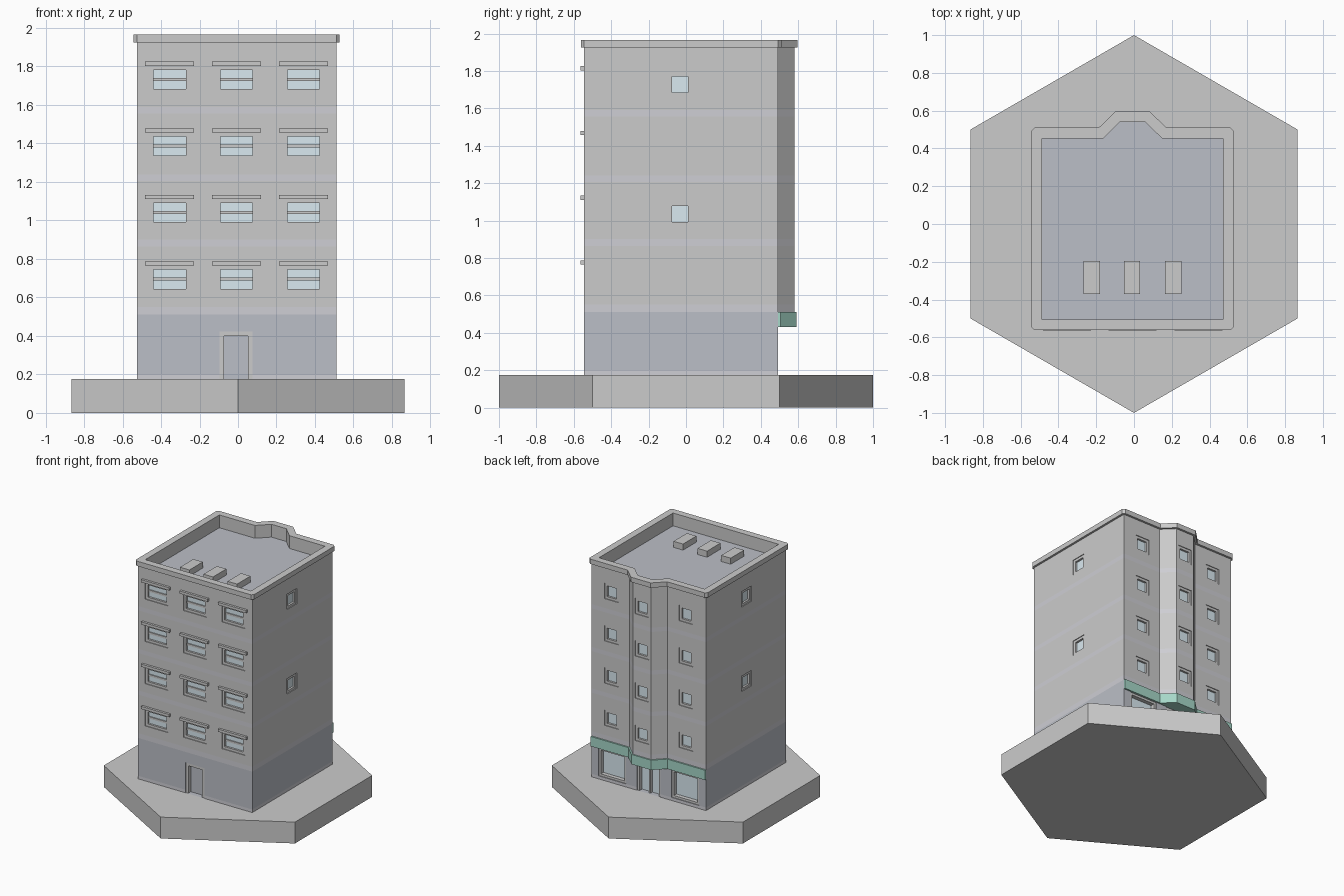
import bpy, bmesh, math
from mathutils import Matrix, Vector

if "Cube" in bpy.data.objects:
    bpy.data.objects.remove(bpy.data.objects["Cube"])

CX = -0.0075                                   # building centre line
HALF, FRONT, BACK, BAY = 0.5185, 0.545, 0.493, 0.58


def mat(name, r, g, b):
    m = bpy.data.materials.new(name)
    m.diffuse_color = (r, g, b, 1)
    m.use_nodes = True
    m.node_tree.nodes["Principled BSDF"].inputs["Base Color"].default_value = m.diffuse_color
    return m


WALL = mat("wall", .66, .66, .65)
BAND = mat("band", .62, .62, .66)
DARK = mat("dark_plaster", .50, .52, .57)
TRIM = mat("trim", .62, .62, .64)
GLASS = mat("glass", .70, .82, .88)
GREEN = mat("awning_green", .38, .68, .58)
STONE = mat("stone", .75, .74, .77)


def finish(name, bm, mats):
    bmesh.ops.remove_doubles(bm, verts=bm.verts, dist=1e-5)
    bmesh.ops.recalc_face_normals(bm, faces=bm.faces)
    me = bpy.data.meshes.new(name)
    bm.to_mesh(me)
    bm.free()
    for m in mats:
        me.materials.append(m)
    ob = bpy.data.objects.new(name, me)
    bpy.context.collection.objects.link(ob)
    return ob


def outline(o, c, bay=True):
    """Building plan offset outward by o, corners chamfered by c."""
    x, f, b = HALF + o, -FRONT - o, BACK + o
    half = [(x - c, f), (x, f + c), (x, b - c), (x - c, b)]
    if bay:
        half += [(.172 + .4 * o, b), (.083 + .4 * o, BAY + o)]
    pts = half + [(-px, py) for px, py in reversed(half)]
    return [(CX + px, py) for px, py in pts]


def loft(name, rings, mats, side_idx, top_idx=0):
    """Stack rings of (points, z), cap both ends."""
    bm = bmesh.new()
    loops = [[bm.verts.new((x, y, z)) for x, y in pts] for pts, z in rings]
    n = len(loops[0])
    for k in range(len(loops) - 1):
        a, b = loops[k], loops[k + 1]
        for i in range(n):
            j = (i + 1) % n
            f = bm.faces.new((a[i], a[j], b[j], b[i]))
            f.material_index = side_idx[k]
    bm.faces.new(loops[0][::-1])
    bm.faces.new(loops[-1]).material_index = top_idx
    return finish(name, bm, mats)


def box(bm, x0, x1, y0, y1, z0, z1, ang=0):
    m = (Matrix.Rotation(math.radians(ang), 4, 'Z')
         @ Matrix.Translation(((x0 + x1) / 2, (y0 + y1) / 2, (z0 + z1) / 2))
         @ Matrix.Diagonal((x1 - x0, y1 - y0, z1 - z0, 1)))
    bmesh.ops.create_cube(bm, size=1, matrix=m)


# Hexagonal plinth
hexa = [(math.sin(i * math.pi / 3), -math.cos(i * math.pi / 3)) for i in range(6)]
loft("plinth", [(hexa, 0), (hexa, .175)], [STONE], [0])

# Ground floor block with a lighter skirting
g = outline(0, 0, False)
ground = loft("ground_floor", [(g, .17), (g, .20), (g, .51)], [DARK, BAND], [1, 0])

# Upper floors with bay, floor bands, cornice, parapet and sunken roof
levels = [.51, .55, .865, .9, 1.205, 1.24, 1.555, 1.59, 1.925]
rings = [(outline(0, 0), z) for z in levels]
rings += [(outline(.017, .017), 1.925), (outline(.017, .017), 1.965),
          (outline(-.04, .001), 1.965), (outline(-.04, .001), 1.86)]
upper = loft("upper_floors", rings, [WALL, BAND, DARK, TRIM],
             [1, 0, 1, 0, 1, 0, 1, 0, 3, 3, 3, 3], 2)

# Openings: each adds a recess cutter, a frame and a pane
cut_g, cut_u, frames, panes, lintels, doors = (bmesh.new() for _ in range(6))


def opening(cutter, pane, ang, d, u, w, z0, z1, fr=.02, depth=.028,
            rows=1, cols=1, sill=True):
    l, r = u - w / 2, u + w / 2
    y = -d
    box(cutter, l, r, y - .05, y + depth, z0, z1, ang)
    box(pane, l, r, y + depth - .006, y + depth, z0, z1, ang)
    ya, yb = y + .006, y + depth - .006
    zb = z0 + fr if sill else z0
    box(frames, l, l + fr, ya, yb, z0, z1, ang)
    box(frames, r - fr, r, ya, yb, z0, z1, ang)
    box(frames, l + fr, r - fr, ya, yb, z1 - fr, z1, ang)
    if sill:
        box(frames, l + fr, r - fr, ya, yb, z0, zb, ang)
    for i in range(1, rows):
        z = zb + (z1 - fr - zb) * i / rows
        box(frames, l + fr, r - fr, ya + .008, yb, z - .008, z + .008, ang)
    for i in range(1, cols):
        x = l + fr + (w - 2 * fr) * i / cols
        box(frames, x - .006, x + .006, ya + .008, yb, zb, z1 - fr, ang)


for i in range(4):
    zc = .69 + .346 * i
    for u in (-.348, 0, .348):
        # front windows with lintels
        x = CX + u
        opening(cut_u, panes, 0, FRONT, x, .208, zc - .065, zc + .075, rows=2)
        box(lintels, x - .127, x + .127, -.564, -.54, zc + .075, zc + .097)
        # back windows, the middle one on the bay
        opening(cut_u, panes, 180, BAY if u == 0 else BACK, -CX + u * .97,
                .125, zc - .062, zc + .065)
    if i % 2:
        # side windows
        opening(cut_u, panes, 90, HALF + CX, -.032, .128, zc - .063, zc + .063)
        opening(cut_u, panes, -90, HALF - CX, .032, .128, zc - .063, zc + .063)

# Front door, shop windows and glazed shop door
opening(cut_g, doors, 0, FRONT, -.01, .172, .175, .423, .023, .045, sill=False)
for u in (-.33, .33):
    opening(cut_g, panes, 180, BACK, -CX + u, .25, .2, .43, .018, .045)
opening(cut_g, panes, 180, BACK, -CX, .21, .175, .43, .018, .045, cols=2, sill=False)


def carve(ob, cutter_bm):
    cutter = finish("cutter", cutter_bm, [])
    cutter.hide_render = True
    mod = ob.modifiers.new("recess", 'BOOLEAN')
    mod.operation, mod.solver, mod.object = 'DIFFERENCE', 'EXACT', cutter
    dg = bpy.context.evaluated_depsgraph_get()
    me = bpy.data.meshes.new_from_object(ob.evaluated_get(dg))
    ob.modifiers.clear()
    ob.data = me
    bpy.data.objects.remove(cutter)


carve(ground, cut_g)
carve(upper, cut_u)


def finish_loose(name, bm, m):
    # boxes stay separate closed shells
    me = bpy.data.meshes.new(name)
    bm.to_mesh(me)
    bm.free()
    me.materials.append(m)
    bpy.context.collection.objects.link(bpy.data.objects.new(name, me))


finish_loose("window_frames", frames, TRIM)
finish_loose("window_panes", panes, GLASS)
finish_loose("window_lintels", lintels, TRIM)
finish_loose("front_door", doors, DARK)

# Green awning band following the back and the bay
edge = [(HALF, BACK + .012), (.177, BACK + .012), (.088, BAY + .01)]
aw = [(HALF, BACK)] + edge
aw = [(CX + x, y) for x, y in aw + [(-x, y) for x, y in reversed(aw)]]
loft("shop_awning", [(aw, .43), (aw, .51)], [GREEN], [0])

# Roof vents
vents = bmesh.new()
for x in (-.224, -.01, .208):
    box(vents, x - .043, x + .043, -.37, -.197, 1.855, 1.91)
finish_loose("roof_vents", vents, TRIM)
